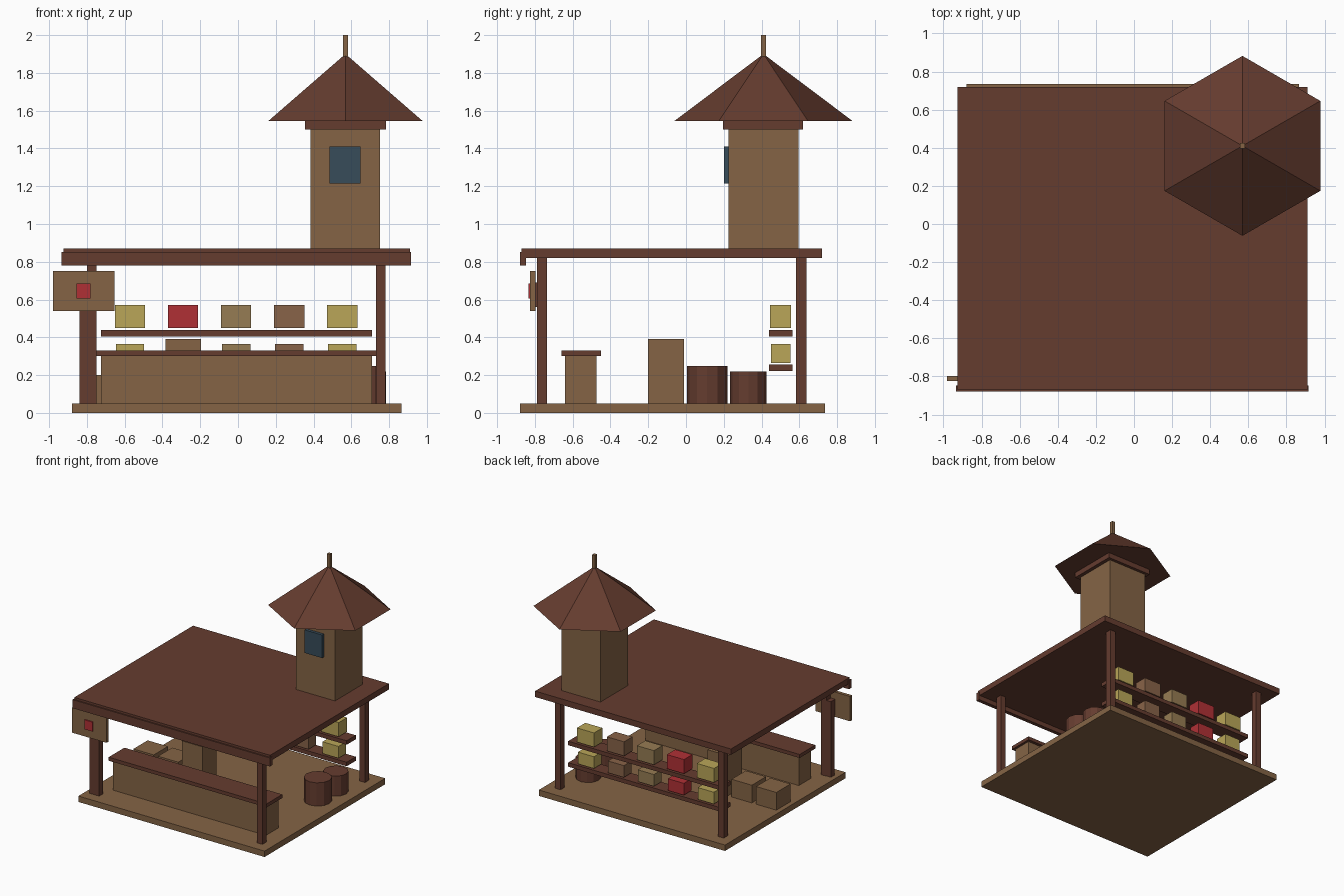
import bpy, math

if "Cube" in bpy.data.objects:
    bpy.data.objects.remove(bpy.data.objects["Cube"])


def material(name, r, g, b):
    lin = [((c / 255 + 0.055) / 1.055) ** 2.4 for c in (r, g, b)]
    m = bpy.data.materials.new(name)
    m.diffuse_color = (*lin, 1)
    m.use_nodes = True
    m.node_tree.nodes["Principled BSDF"].inputs["Base Color"].default_value = m.diffuse_color
    return m


WOOD = material("light wood", 133, 100, 69)
DARK = material("dark red wood", 101, 60, 47)
RED = material("red", 176, 48, 53)
YELLOW = material("straw yellow", 186, 166, 88)
KHAKI = material("khaki", 150, 124, 83)
BROWN = material("brown", 136, 99, 72)
BLUE = material("slate blue", 55, 76, 90)


def finish(name, mat):
    ob = bpy.context.object
    ob.name = name
    ob.data.materials.append(mat)
    return ob


def box(name, mat, x, y, z):
    """Box from (min, max) pairs on each axis."""
    bpy.ops.mesh.primitive_cube_add(size=1, location=[(a + b) / 2 for a, b in (x, y, z)])
    bpy.context.object.scale = [b - a for a, b in (x, y, z)]
    bpy.ops.object.transform_apply(location=False, rotation=False)
    return finish(name, mat)


# Floor, flat roof and front fascia
box("floor", WOOD, (-0.88, 0.865), (-0.88, 0.735), (0, 0.05))
box("flat_roof", DARK, (-0.925, 0.91), (-0.87, 0.72), (0.82, 0.87))
box("front_fascia", DARK, (-0.935, 0.915), (-0.88, -0.848), (0.78, 0.852))

# Corner posts
for side, x in (("left", -0.80), ("right", 0.73)):
    for end, y in (("front", -0.79), ("back", 0.583)):
        box(f"{end}_{side}_post", DARK, (x, x + 0.052), (y, y + 0.054), (0.05, 0.82))

# Hanging sign with its post
box("sign_post", DARK, (-0.84, -0.795), (-0.79, -0.74), (0.05, 0.69))
box("sign_bracket", DARK, (-0.84, -0.79), (-0.80, -0.785), (0.56, 0.69))
box("sign_board", WOOD, (-0.98, -0.655), (-0.825, -0.797), (0.54, 0.75))
box("sign_plate", RED, (-0.855, -0.78), (-0.834, -0.825), (0.605, 0.685))

# Counter
box("counter_body", WOOD, (-0.725, 0.71), (-0.64, -0.475), (0.05, 0.30))
box("counter_top", DARK, (-0.75, 0.73), (-0.66, -0.45), (0.30, 0.33))

# Back shelves with goods
for level, z in (("lower", 0.223), ("upper", 0.405)):
    box(f"{level}_shelf", DARK, (-0.725, 0.71), (0.44, 0.563), (z, z + 0.034))
for i, mat in enumerate((YELLOW, RED, KHAKI, BROWN, YELLOW)):
    x = -0.572 + 0.281 * i
    box("upper_goods", mat, (x - 0.08, x + 0.08), (0.445, 0.557), (0.45, 0.57))
    box("lower_goods", mat, (x - 0.075, x + 0.075), (0.45, 0.552), (0.265, 0.365))

# Crates: a row of three with one stacked on top
for x, z in ((-0.745, 0.01), (-0.515, 0.01), (-0.29, 0.01), (-0.29, 0.2)):
    box("crate", WOOD, (x - 0.095, x + 0.095), (-0.2, -0.01), (z, z + 0.19))

# Barrels
for x, y, r, top in ((0.67, 0.112, 0.108, 0.247), (0.686, 0.33, 0.097, 0.22)):
    bpy.ops.mesh.primitive_cylinder_add(vertices=12, radius=r, depth=top - 0.01,
                                        location=(x, y, (top + 0.01) / 2))
    finish("barrel", DARK)

# Tower with cap, window, hexagonal roof and finial
box("tower", WOOD, (0.385, 0.752), (0.225, 0.595), (0.85, 1.5))
box("tower_cap", DARK, (0.355, 0.783), (0.195, 0.62), (1.5, 1.547))
box("tower_window", BLUE, (0.485, 0.648), (0.2, 0.227), (1.215, 1.41))
bpy.ops.mesh.primitive_cone_add(vertices=6, radius1=0.472, radius2=0, depth=0.355,
                                location=(0.569, 0.41, 1.7225))
finish("tower_roof", DARK)
box("finial", WOOD, (0.556, 0.583), (0.396, 0.424), (1.86, 2.0))
